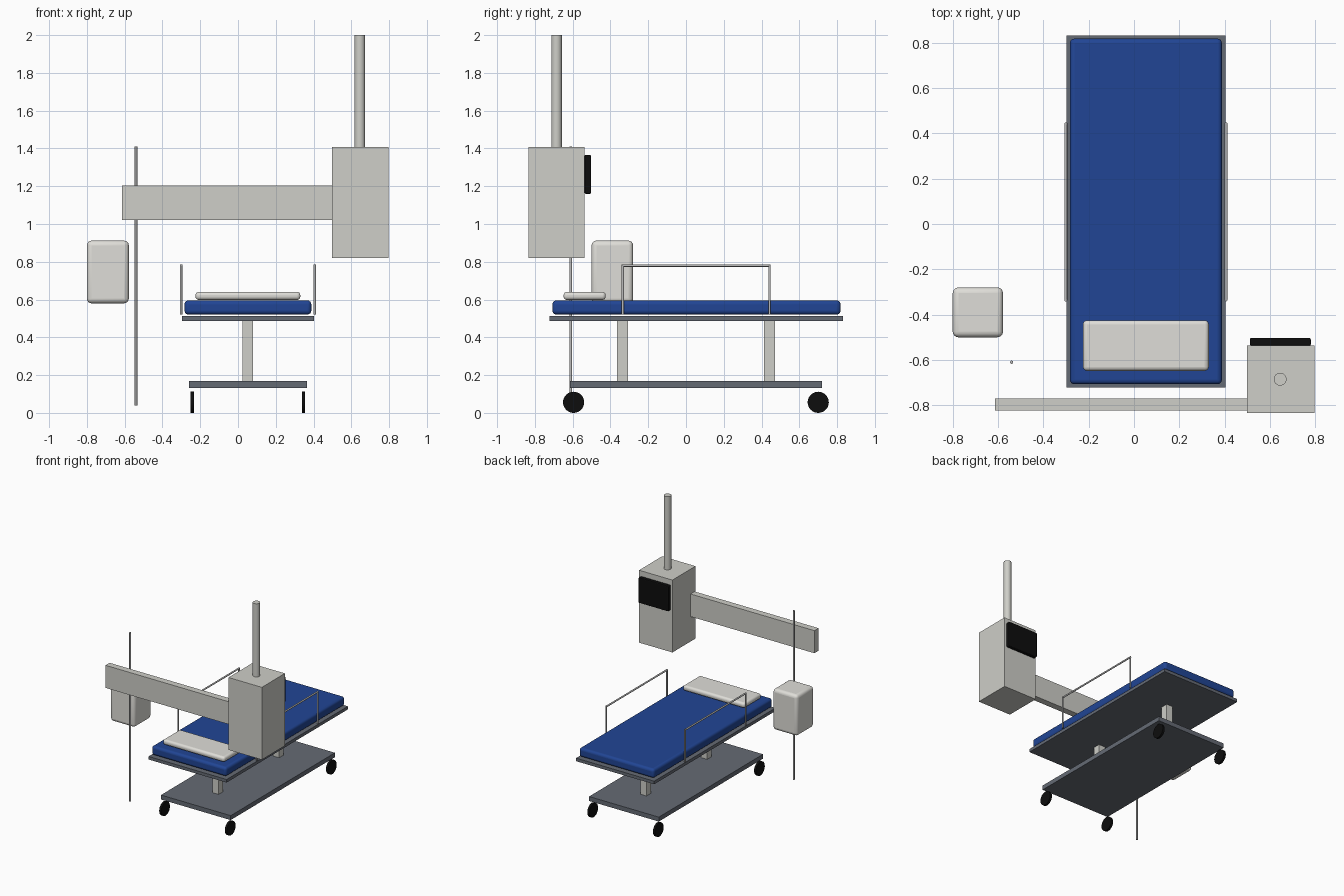
import bpy, math
from mathutils import Vector

cube = bpy.data.objects.get("Cube")
if cube:
    bpy.data.objects.remove(cube, do_unlink=True)


def material(name, rgb, rough=0.6):
    m = bpy.data.materials.new(name)
    m.use_nodes = True
    m.diffuse_color = (*rgb, 1)
    bsdf = next(n for n in m.node_tree.nodes if n.type == 'BSDF_PRINCIPLED')
    bsdf.inputs["Base Color"].default_value = (*rgb, 1)
    bsdf.inputs["Roughness"].default_value = rough
    return m


PALE = material("pale grey enamel", (0.62, 0.62, 0.58))
WHITE = material("off white", (0.74, 0.73, 0.69))
STEEL = material("steel", (0.5, 0.5, 0.5))
SLATE = material("slate grey", (0.13, 0.145, 0.175))
BLUE = material("mattress blue", (0.015, 0.06, 0.30))
BLACK = material("black", (0.004, 0.004, 0.004))


def finish(name, mat, smooth=False):
    ob = bpy.context.object
    ob.name = name
    ob.data.name = name
    ob.data.materials.append(mat)
    if smooth:
        bpy.ops.object.shade_smooth_by_angle(angle=math.radians(40))
    return ob


def box(name, x, y, z, mat, bevel=0):
    """Box given by its (low, high) extent on each axis, with optional rounding."""
    lo, hi = Vector((x[0], y[0], z[0])), Vector((x[1], y[1], z[1]))
    bpy.ops.mesh.primitive_cube_add(size=1, location=(lo + hi) / 2)
    bpy.context.object.scale = hi - lo
    bpy.ops.object.transform_apply(location=False, rotation=False, scale=True)
    ob = finish(name, mat)
    if bevel:
        mod = ob.modifiers.new("rounding", 'BEVEL')
        mod.width = bevel
        mod.segments = 4
        bpy.ops.object.shade_smooth_by_angle(angle=math.radians(40))
    return ob


def rod(name, start, end, radius, mat, sides=24):
    """Round bar between two points."""
    a, b = Vector(start), Vector(end)
    bpy.ops.mesh.primitive_cylinder_add(
        vertices=sides, radius=radius, depth=(b - a).length, location=(a + b) / 2,
        rotation=(b - a).to_track_quat('Z', 'Y').to_euler())
    return finish(name, mat, True)


# Bed: wheeled base, two columns, deck, mattress and pillow
box("bed_base", (-0.26, 0.365), (-0.615, 0.72), (0.132, 0.168), SLATE)
box("bed_deck", (-0.297, 0.403), (-0.722, 0.832), (0.487, 0.512), SLATE)
box("mattress", (-0.283, 0.388), (-0.707, 0.818), (0.521, 0.595), BLUE, 0.02)
box("pillow", (-0.225, 0.33), (-0.648, -0.425), (0.598, 0.641), WHITE, 0.018)
for end, y in (("head", -0.335), ("foot", 0.442)):
    box(end + "_column", (0.025, 0.08), (y - 0.029, y + 0.029), (0.168, 0.487), PALE)
for end, y in (("head", -0.595), ("foot", 0.70)):
    for side, x in (("right", -0.242), ("left", 0.347)):
        rod(f"{end}_{side}_wheel", (x - 0.009, y, 0.056), (x + 0.009, y, 0.056),
            0.056, BLACK, 32)

# Side rails
for side, x in (("right", -0.301), ("left", 0.406)):
    for end, y in (("head", -0.335), ("foot", 0.442)):
        rod(f"{side}_rail_{end}_post", (x, y, 0.52), (x, y, 0.785), 0.0065, STEEL, 16)
    rod(f"{side}_rail_bar", (x, -0.338, 0.78), (x, 0.445, 0.78), 0.0065, STEEL, 16)

# Drip stand and pump housing
rod("drip_pole", (-0.54, -0.61, 0.04), (-0.54, -0.61, 1.41), 0.007, STEEL, 16)
box("pump_housing", (-0.8, -0.578), (-0.5, -0.28), (0.58, 0.912), WHITE, 0.025)

# Ceiling-hung supply unit: column, cabinet, arm and screen
rod("ceiling_column", (0.645, -0.685, 1.4), (0.645, -0.685, 2.0), 0.028, PALE, 32)
box("supply_cabinet", (0.498, 0.797), (-0.833, -0.537), (0.82, 1.407), PALE)
box("supply_arm", (-0.613, 0.498), (-0.823, -0.77), (1.022, 1.205), PALE)
box("screen", (0.512, 0.78), (-0.537, -0.503), (1.16, 1.365), BLACK, 0.006)
